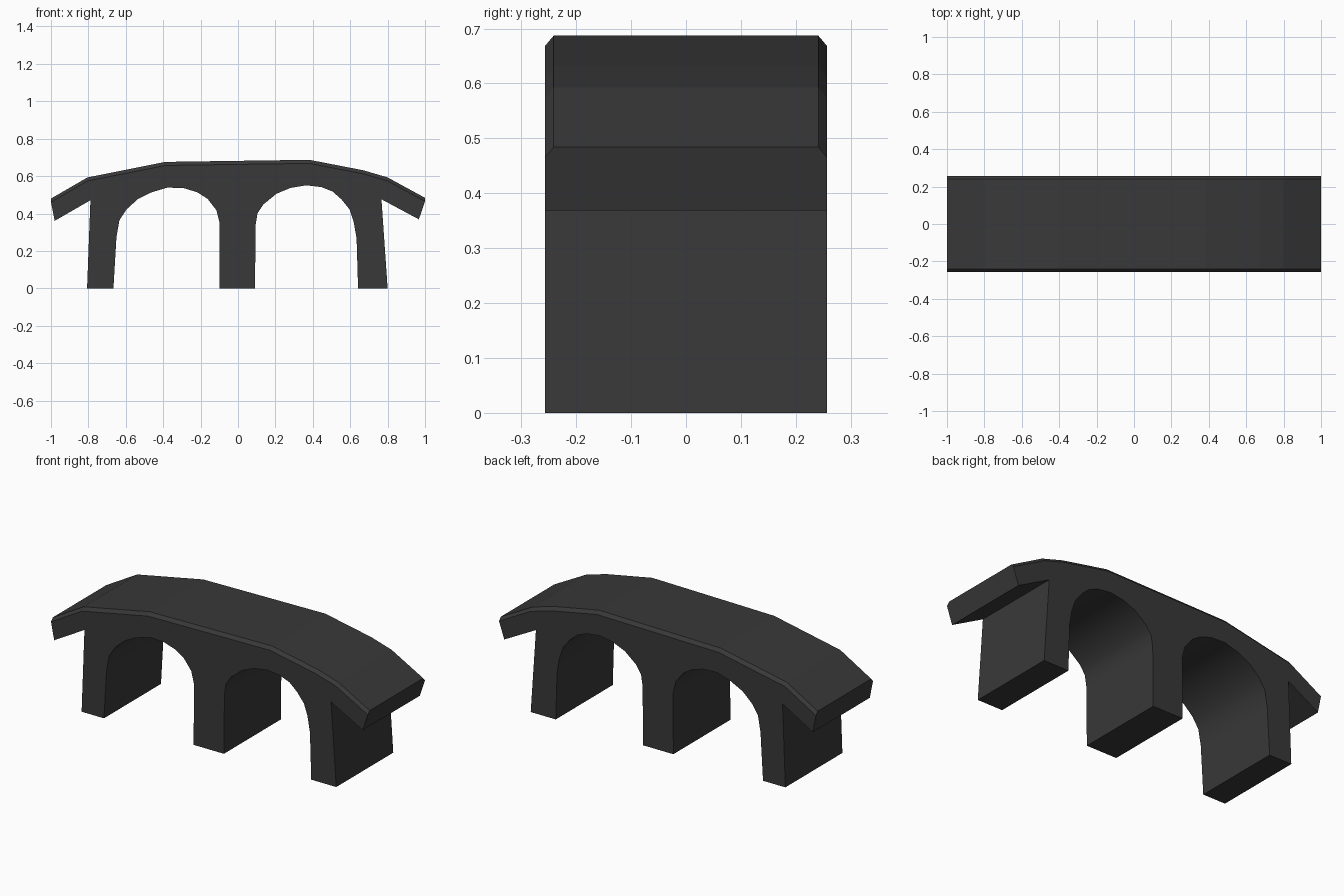
import bpy, bmesh

if "Cube" in bpy.data.objects:
    bpy.data.objects.remove(bpy.data.objects["Cube"])

HALF_W, BEV_Y, BEV_Z = 0.257, 0.016, 0.019

# Deck top line, left to right (x, z)
deck = [(-1, .48), (-.805, .593), (-.388, .676), (.09, .683),
        (.382, .687), (.671, .631), (.80, .593), (1, .484)]
# Right overhang and outer pier
right_pier = [(.967, .369), (.767, .476), (.80, 0)]
# Right arch opening, right to left
right_arch = [(.642, 0), (.634, .267), (.618, .358), (.596, .422), (.553, .476),
              (.505, .518), (.447, .541), (.366, .551), (.281, .537), (.206, .506),
              (.136, .449), (.104, .401), (.094, .337), (.091, 0)]
# Left arch opening, right to left
left_arch = [(-.10, 0), (-.098, .348), (-.115, .417), (-.163, .479), (-.217, .513),
             (-.286, .535), (-.377, .539), (-.463, .513), (-.537, .476),
             (-.596, .422), (-.634, .364), (-.65, .273), (-.666, 0)]
# Left outer pier and overhang
left_pier = [(-.807, 0), (-.789, .471), (-.98, .361)]

profile = deck + right_pier + right_arch + left_arch + left_pier
n, nd = len(profile), len(deck)
first_r = nd + len(right_pier)
first_l = first_r + len(right_arch)
arch_faces = set(range(first_r, first_l - 1)) | set(range(first_l, first_l + len(left_arch) - 1))

bm = bmesh.new()


def ring(y, drop):
    # One cross-section; the deck line drops at the outer faces to form the chamfer
    return [bm.verts.new((x, y, z - (drop if i < nd else 0)))
            for i, (x, z) in enumerate(profile)]


inner = HALF_W - BEV_Y
rings = [ring(-HALF_W, BEV_Z), ring(-inner, 0), ring(inner, 0), ring(HALF_W, BEV_Z)]

# Skin around the profile: chamfered deck, piers and smooth arch soffits
for i in range(n):
    j = (i + 1) % n
    if i < nd - 1:
        spans = [(0, 1), (1, 2), (2, 3)]
        for a, b in spans:
            bm.faces.new((rings[a][i], rings[a][j], rings[b][j], rings[b][i]))
    elif i == nd - 1 or i == n - 1:
        # Deck ends include the chamfer corners
        k = i if i == nd - 1 else j
        low = j if i == nd - 1 else i
        bm.faces.new([r[k] for r in rings] + [rings[3][low], rings[0][low]])
    else:
        f = bm.faces.new((rings[0][i], rings[0][j], rings[3][j], rings[3][i]))
        f.smooth = i in arch_faces

# Front and back walls
bm.faces.new(rings[0])
bm.faces.new(rings[3])
bmesh.ops.delete(bm, geom=[v for v in bm.verts if not v.link_faces], context='VERTS')
bmesh.ops.triangulate(bm, faces=[f for f in bm.faces if len(f.verts) > 6])
bmesh.ops.recalc_face_normals(bm, faces=bm.faces)

mesh = bpy.data.meshes.new("arched_bridge")
bm.to_mesh(mesh)
bm.free()
bridge = bpy.data.objects.new("arched_bridge", mesh)
bpy.context.collection.objects.link(bridge)

# Dark stone
stone = bpy.data.materials.new("dark_stone")
stone.diffuse_color = (0.04, 0.04, 0.04, 1)
stone.use_nodes = True
stone.node_tree.nodes["Principled BSDF"].inputs["Base Color"].default_value = stone.diffuse_color
mesh.materials.append(stone)
